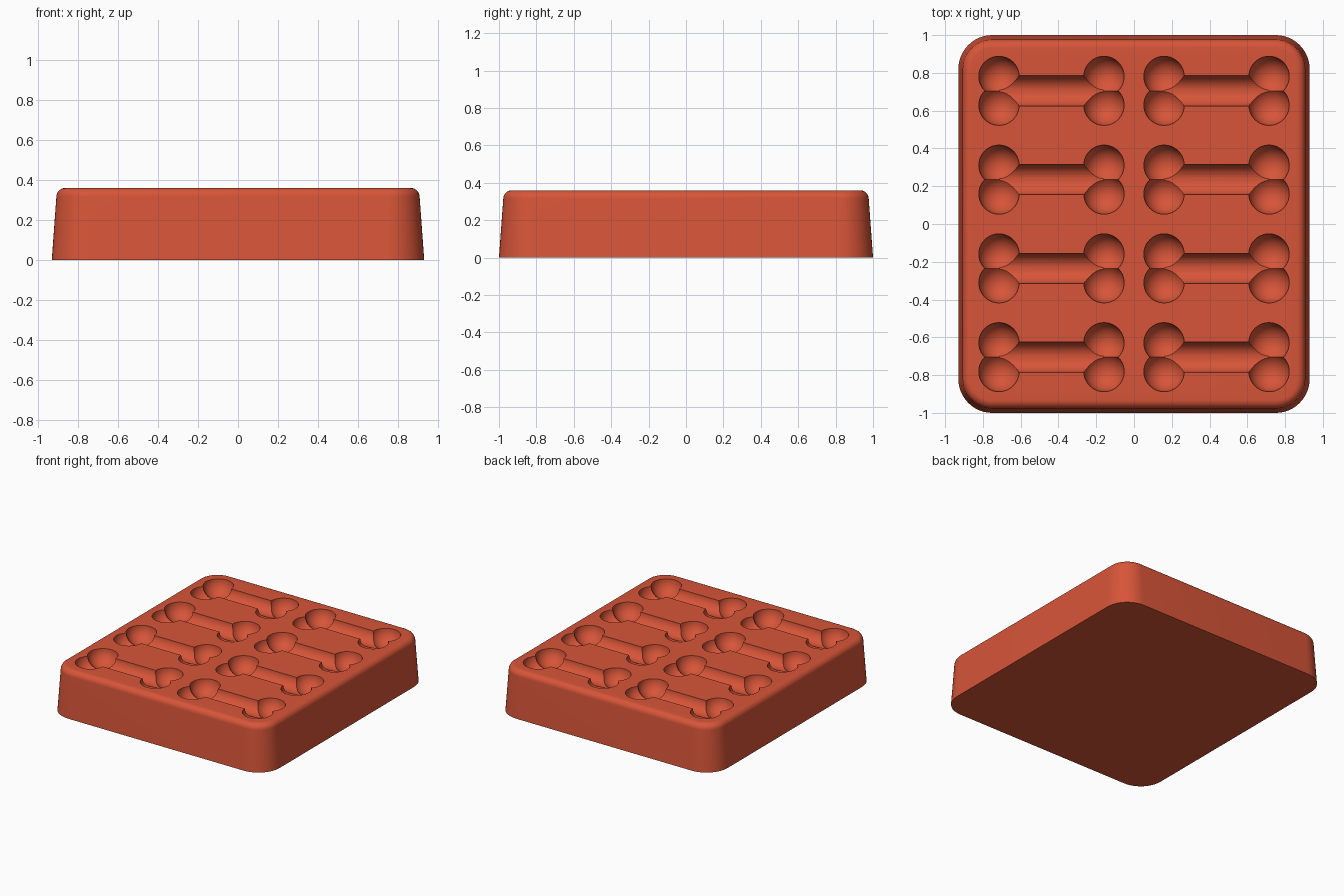
import bpy, bmesh, math
from mathutils import Matrix

cube = bpy.data.objects.get("Cube")
if cube:
    bpy.data.objects.remove(cube, do_unlink=True)

HALF_X, HALF_Y, HEIGHT = 0.93, 1.0, 0.36
CORNER = 0.18
LOBE_R, SHAFT_R = 0.107, 0.08

# Single silicone colour
clay = bpy.data.materials.new("terracotta_red")
colour = (0.68, 0.09, 0.04, 1)
clay.diffuse_color = colour
clay.use_nodes = True
clay.node_tree.nodes["Principled BSDF"].inputs["Base Color"].default_value = colour


def finish(name, bm):
    bmesh.ops.recalc_face_normals(bm, faces=bm.faces)
    mesh = bpy.data.meshes.new(name)
    bm.to_mesh(mesh)
    bm.free()
    mesh.materials.append(clay)
    ob = bpy.data.objects.new(name, mesh)
    bpy.context.collection.objects.link(ob)
    return ob


def rounded_ring(bm, inset, z, steps=12):
    """Rounded rectangle outline, shrunk evenly by inset."""
    ring = []
    for corner, (sx, sy) in enumerate([(1, 1), (-1, 1), (-1, -1), (1, -1)]):
        for i in range(steps + 1):
            a = (corner + i / steps) * math.pi / 2
            r = CORNER - inset
            ring.append(bm.verts.new((sx * (HALF_X - CORNER) + r * math.cos(a),
                                      sy * (HALF_Y - CORNER) + r * math.sin(a), z)))
    return ring


# Tapered block with a rounded top rim
bm = bmesh.new()
rim = 0.045
profile = [(0, 0)]
for i in range(9):
    a = i / 8 * math.pi / 2
    profile.append((0.023 + rim * (1 - math.cos(a)), HEIGHT - rim * (1 - math.sin(a))))
rings = [rounded_ring(bm, inset, z) for inset, z in profile]
for low, high in zip(rings, rings[1:]):
    for i in range(len(low)):
        j = (i + 1) % len(low)
        bm.faces.new((low[i], low[j], high[j], high[i]))
bm.faces.new(rings[0][::-1])
bm.faces.new(rings[-1])
tray = finish("mould_tray", bm)


# Bone-shaped cavities: four lobes and a round shaft each
def cut(ob):
    ob.hide_render = True
    ob.hide_set(True)
    mod = tray.modifiers.new(ob.name, "BOOLEAN")
    mod.operation = "DIFFERENCE"
    mod.solver = "EXACT"
    mod.object = ob


spots = [(x, y) for x in (-0.437, 0.437) for y in (-0.705, -0.235, 0.235, 0.705)]
bm = bmesh.new()
for x, y in spots:
    turn = Matrix.Translation((x, y, HEIGHT)) @ Matrix.Rotation(math.pi / 2, 4, "Y")
    bmesh.ops.create_cone(bm, cap_ends=True, segments=40, radius1=SHAFT_R,
                          radius2=SHAFT_R, depth=0.55, matrix=turn)
cut(finish("shaft_cutter", bm))
for side in (-1, 1):
    bm = bmesh.new()
    for x, y in spots:
        for end in (-1, 1):
            bmesh.ops.create_uvsphere(
                bm, u_segments=40, v_segments=24, radius=LOBE_R,
                matrix=Matrix.Translation((x + end * 0.278, y + side * 0.076, HEIGHT)))
    cut(finish("lobe_cutter_front" if side < 0 else "lobe_cutter_back", bm))

# Bake the cavities, drop the cutters and shade
bpy.context.view_layer.update()
graph = bpy.context.evaluated_depsgraph_get()
baked = bpy.data.meshes.new_from_object(tray.evaluated_get(graph))
cutters = [m.object for m in tray.modifiers]
tray.modifiers.clear()
tray.data = baked
for ob in cutters:
    bpy.data.objects.remove(ob, do_unlink=True)
bpy.ops.object.select_all(action="DESELECT")
tray.select_set(True)
bpy.context.view_layer.objects.active = tray
bpy.ops.object.shade_smooth_by_angle(angle=math.radians(35))
